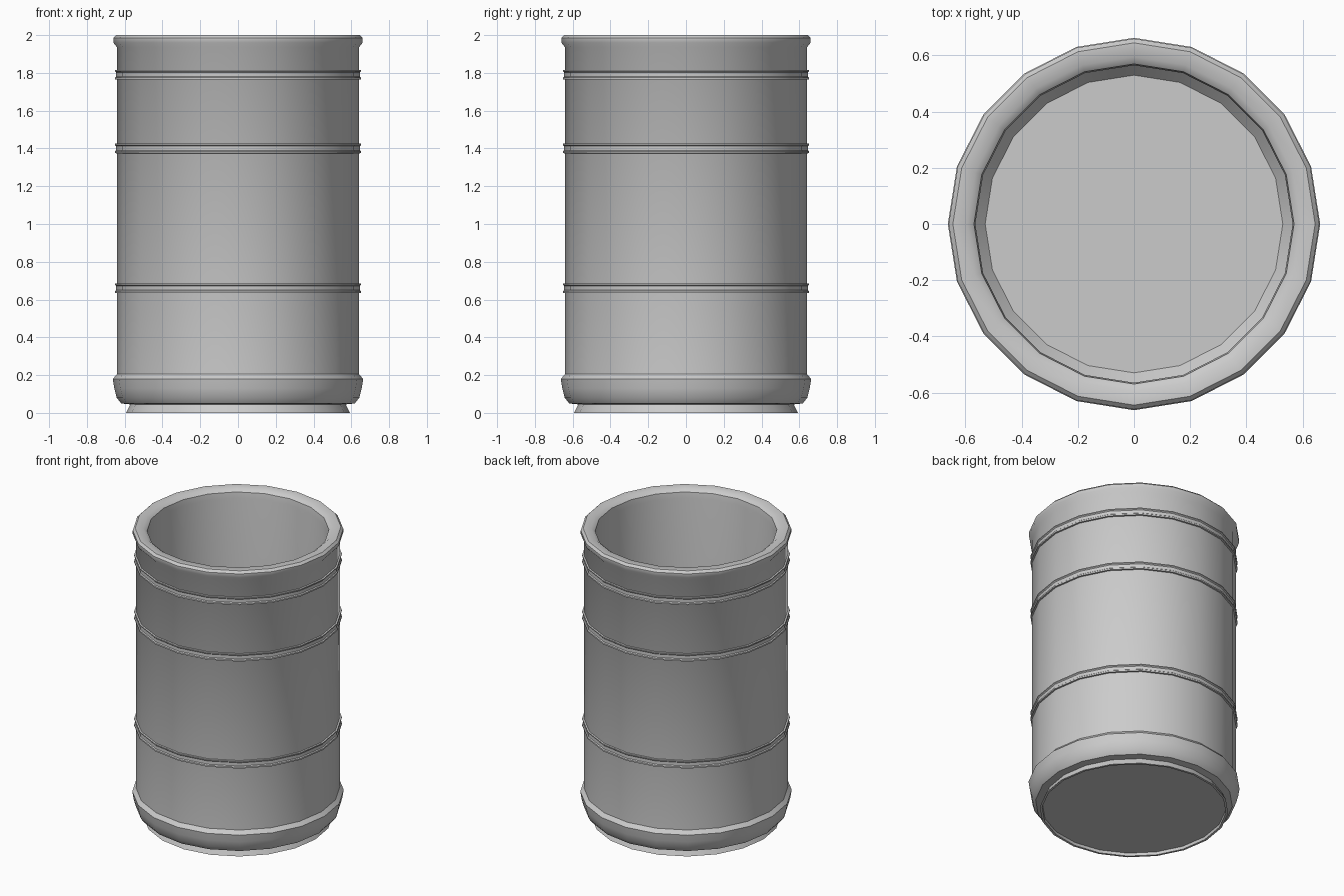
import bpy, bmesh, math

if "Cube" in bpy.data.objects:
    bpy.data.objects.remove(bpy.data.objects["Cube"])

SIDES = 20


def lathe(name, profile, closed=False, angle=40):
    """Spin an (r, z) profile round z; open ends get capped."""
    bm = bmesh.new()
    rings = [[bm.verts.new((r * math.cos(2 * math.pi * i / SIDES),
                            r * math.sin(2 * math.pi * i / SIDES), z))
              for i in range(SIDES)] for r, z in profile]
    pairs = list(zip(rings, rings[1:]))
    if closed:
        pairs.append((rings[-1], rings[0]))
    else:
        bm.faces.new(rings[0])
        bm.faces.new(rings[-1])
    for a, b in pairs:
        for i in range(SIDES):
            j = (i + 1) % SIDES
            bm.faces.new((a[i], a[j], b[j], b[i]))
    bmesh.ops.recalc_face_normals(bm, faces=bm.faces)
    mesh = bpy.data.meshes.new(name)
    bm.to_mesh(mesh)
    bm.free()
    ob = bpy.data.objects.new(name, mesh)
    bpy.context.collection.objects.link(ob)
    bpy.ops.object.select_all(action='DESELECT')
    ob.select_set(True)
    bpy.context.view_layer.objects.active = ob
    bpy.ops.object.shade_smooth_by_angle(angle=math.radians(angle))
    return ob


# Barrel shell: foot, bulged base, wall, rolled rim, then the hollow inside
lathe("barrel_shell", [
    (0.575, 0.02), (0.577, 0.0), (0.592, 0.0), (0.57, 0.045),
    (0.618, 0.05), (0.642, 0.08), (0.655, 0.13), (0.663, 0.18), (0.64, 0.205),
    (0.64, 1.935), (0.66, 1.96), (0.66, 1.985), (0.645, 2.0),
    (0.595, 2.0), (0.57, 1.98), (0.565, 1.94),
    (0.565, 0.12), (0.53, 0.08)])

# Raised hoops around the wall
for name, z in (("lower_hoop", 0.66), ("middle_hoop", 1.40), ("upper_hoop", 1.79)):
    lathe(name, [(0.63, z - 0.027), (0.651, z - 0.025), (0.651, z - 0.015),
                 (0.645, z - 0.010), (0.645, z + 0.012), (0.651, z + 0.018),
                 (0.651, z + 0.025), (0.63, z + 0.027)], closed=True, angle=30)
